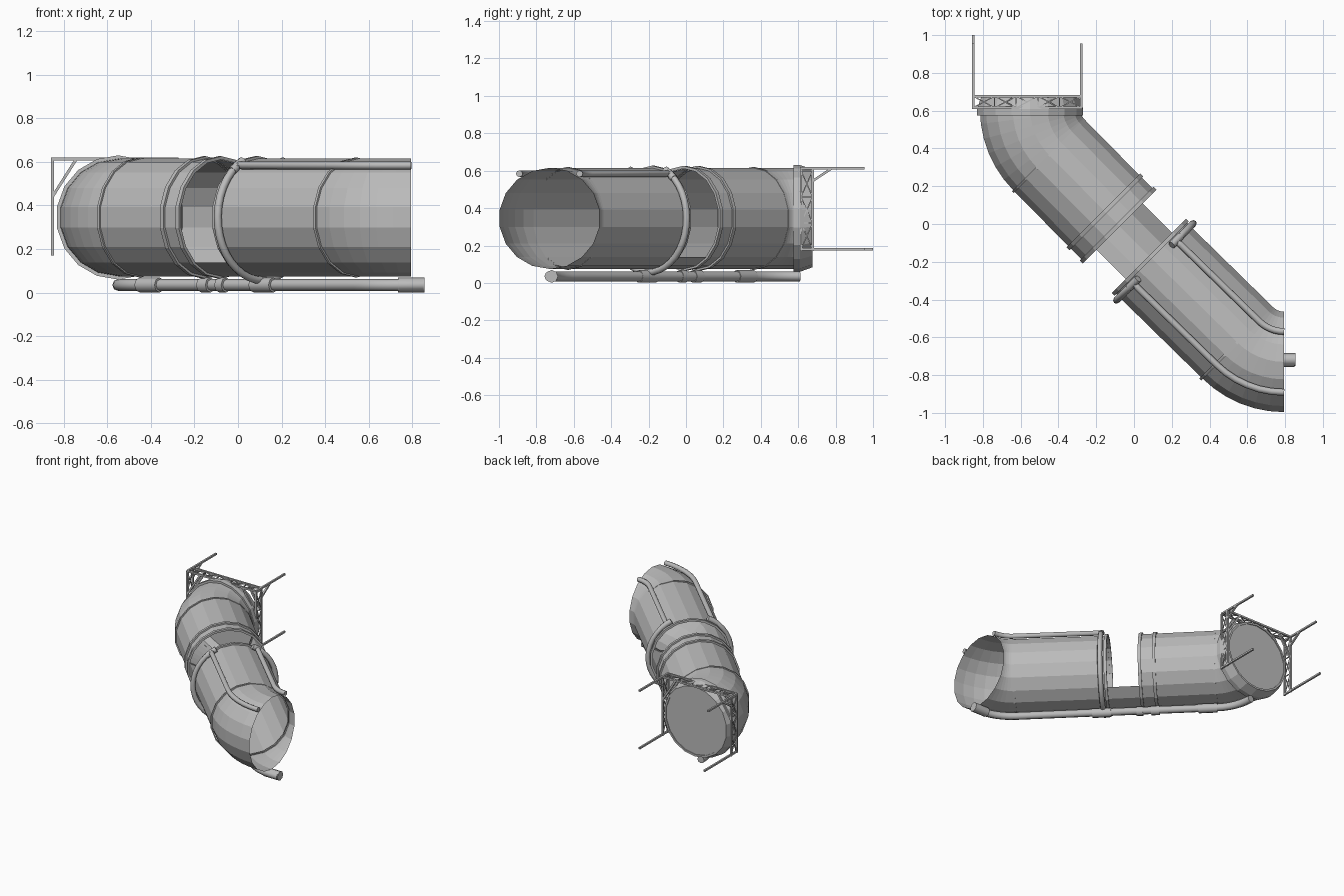
import bpy, bmesh, math
from mathutils import Vector

if "Cube" in bpy.data.objects:
    bpy.data.objects.remove(bpy.data.objects["Cube"], do_unlink=True)

RADIUS, BEND, MID_Z, SIDES = 0.27, 0.35, 0.345, 18
UP = Vector((0, 0, 1))
ALONG = Vector((-1, 1, 0)).normalized()
ACROSS = Vector((1, 1, 0)).normalized()
MIDDLE = Vector((-0.045, -0.045, MID_Z))
CENTRE_A = Vector((0.795, -0.38, MID_Z))
CENTRE_B = Vector((-0.2, 0.61, MID_Z))


def material(name, value):
    m = bpy.data.materials.new(name)
    m.use_nodes = True
    colour = (value, value, value, 1)
    m.diffuse_color = colour
    m.node_tree.nodes["Principled BSDF"].inputs["Base Color"].default_value = colour
    return m


GREY = material("plain grey", 0.5)


def add_mesh(name, bm):
    mesh = bpy.data.meshes.new(name)
    bm.to_mesh(mesh)
    bm.free()
    mesh.materials.append(GREY)
    ob = bpy.data.objects.new(name, mesh)
    bpy.context.collection.objects.link(ob)
    return ob


def straight(t):
    """Position and side direction on the straight run."""
    return MIDDLE + ALONG * t, ACROSS


def bend(centre, degrees):
    """Position and side direction on a bend."""
    a = math.radians(degrees)
    out = Vector((math.cos(a), math.sin(a), 0))
    return centre + out * BEND, -out


def loft(name, rows, first=0, last=SIDES, cap=False):
    """Skin a row of circles (or arcs); angles start at the bottom."""
    bm = bmesh.new()
    closed = last - first == SIDES
    count = SIDES if closed else last - first + 1
    rings = []
    for (pos, side), r in rows:
        ring = []
        for i in range(count):
            a = math.tau * (first + i) / SIDES
            ring.append(bm.verts.new(pos + side * r * math.sin(a) - UP * r * math.cos(a)))
        rings.append(ring)
    for low, high in zip(rings, rings[1:]):
        for i in range(count if closed else count - 1):
            j = (i + 1) % count
            bm.faces.new((low[i], low[j], high[j], high[i]))
    if cap:
        bm.faces.new(rings[-1])
    bmesh.ops.recalc_face_normals(bm, faces=bm.faces)
    return add_mesh(name, bm)


def band(name, t, width, r):
    a, b = straight(t - width / 2), straight(t + width / 2)
    loft(name, [(a, RADIUS - 0.004), (a, r), (b, r), (b, RADIUS - 0.004)])


def pipe(name, points, r):
    curve = bpy.data.curves.new(name, "CURVE")
    curve.dimensions = "3D"
    curve.bevel_depth = r
    curve.bevel_resolution = 2
    curve.use_fill_caps = True
    spline = curve.splines.new("POLY")
    spline.points.add(len(points) - 1)
    for p, co in zip(spline.points, points):
        p.co = (*co, 1)
    curve.materials.append(GREY)
    ob = bpy.data.objects.new(name, curve)
    bpy.context.collection.objects.link(ob)


def frame(name, bars, w):
    """Square bars between pairs of points."""
    bm = bmesh.new()
    for a, b in bars:
        a, b = Vector(a), Vector(b)
        turn = (b - a).to_track_quat("Z", "Y")
        for v in bmesh.ops.create_cube(bm, size=1)["verts"]:
            v.co = (a + b) / 2 + turn @ Vector((v.co.x * w, v.co.y * w, v.co.z * (b - a).length))
    return add_mesh(name, bm)


# Tunnel shells, open floor and closed end
STEPS = 6
arc_a = [bend(CENTRE_A, -90 - 45 * i / STEPS) for i in range(STEPS + 1)]
arc_b = [bend(CENTRE_B, 225 - 45 * i / STEPS) for i in range(STEPS + 1)]
END_A, END_B = -0.175, 0.045
loft("front_tunnel", [(p, RADIUS) for p in arc_a + [straight(END_A)]])
loft("rear_tunnel", [(p, RADIUS) for p in [straight(END_B)] + arc_b])
loft("tunnel_floor", [(straight(END_A), RADIUS), (straight(END_B), RADIUS)], -2, 2)


def end(y):
    return Vector((-0.55, y, MID_Z)), Vector((1, 0, 0))


loft("end_collar", [(end(0.575), 0.268), (end(0.575), 0.285), (end(0.61), 0.285),
                    (end(0.675), 0.262), (end(0.675), 0.248), (end(0.668), 0.248)], cap=True)

# Joint bands around the tunnel
for name, t, width, r in (("front_seam_band", -0.83, 0.014, 0.275), ("front_rim", -0.185, 0.02, 0.282),
                          ("rear_rim", 0.055, 0.022, 0.281), ("rear_second_band", 0.155, 0.022, 0.281),
                          ("rear_seam_band", 0.573, 0.014, 0.275)):
    band(name, t, width, r)

# Drain pipe under the tunnel, with sleeves
drop = UP * (0.035 - MID_Z)
drain = [Vector((0.85, -0.73, 0.035))] + [p + drop for p, s in arc_a + arc_b]
pipe("drain_pipe", drain, 0.027)
pipe("drain_outlet", [Vector((0.735, -0.718, 0.035)), Vector((0.855, -0.718, 0.035))], 0.034)
for i, (t, length) in enumerate(((-0.23, 0.13), (0.035, 0.045), (0.145, 0.06), (0.51, 0.13))):
    pipe(f"drain_sleeve_{i + 1}", [straight(t + k * length / 2)[0] + drop for k in (-1, 1)], 0.034)

# Shoulder pipes that run along the top and wrap down to the drain
REACH = 0.288
for label, sign in (("left", 1), ("right", -1)):
    start = math.radians(34)

    def at(place, angle):
        pos, side = place
        return pos + side * sign * REACH * math.sin(angle) + UP * REACH * math.cos(angle)

    path = [at(p, start) for p in arc_a + [straight(-0.25)]]
    path += [at(straight(-0.23), start * 0.97)]
    path += [at(straight(-0.22), start + (math.pi - start) * i / 16) for i in range(1, 17)]
    pipe(f"{label}_shoulder_pipe", path, 0.018)
    # Curled top end of the wrap pipe
    pipe(f"{label}_wrap_top", [at(straight(-0.22), math.radians(d)) for d in (26, 34, 42)], 0.021)

# Support frame at the closed end
X0, X1, Y0, Y1, TOP, LOW = -0.852, -0.28, 0.615, 0.677, 0.613, 0.18
bars = []
for y in (Y0, Y1):
    bars.append(((X0, y, TOP), (X1, y, TOP)))
for x, inward, reach in ((X0, 1, 1.0), (X1, -1, 0.955)):
    bars += [((x, Y0, LOW - 0.01), (x, Y0, TOP)), ((x, Y1, LOW - 0.01), (x, Y1, TOP)),
             ((x, Y0, TOP), (x, 0.955, TOP)), ((x, Y0, LOW), (x, reach, LOW))]
    # Corner braces
    for y in (Y0, Y1):
        bars.append(((x, y, 0.44), (x + inward * 0.11, y, TOP)))
    bars.append(((x, Y1, 0.545), (x, 0.78, TOP)))
frame("support_frame", bars, 0.013)

lattice = []
for x in (X0, X1):
    for i in range(3):
        z0, z1 = LOW + i * 0.14, LOW + (i + 1) * 0.14
        lattice += [((x, Y0, z0), (x, Y1, z1)), ((x, Y1, z0), (x, Y0, z1)), ((x, Y0, z1), (x, Y1, z1))]
BAYS = 5
for i in range(BAYS):
    xa, xb = (X0 + (X1 - X0) * k / BAYS for k in (i, i + 1))
    lattice += [((xa, Y0, TOP), (xb, Y1, TOP)), ((xb, Y0, TOP), (xa, Y1, TOP)), ((xb, Y0, TOP), (xb, Y1, TOP))]
frame("frame_lattice", lattice, 0.006)
